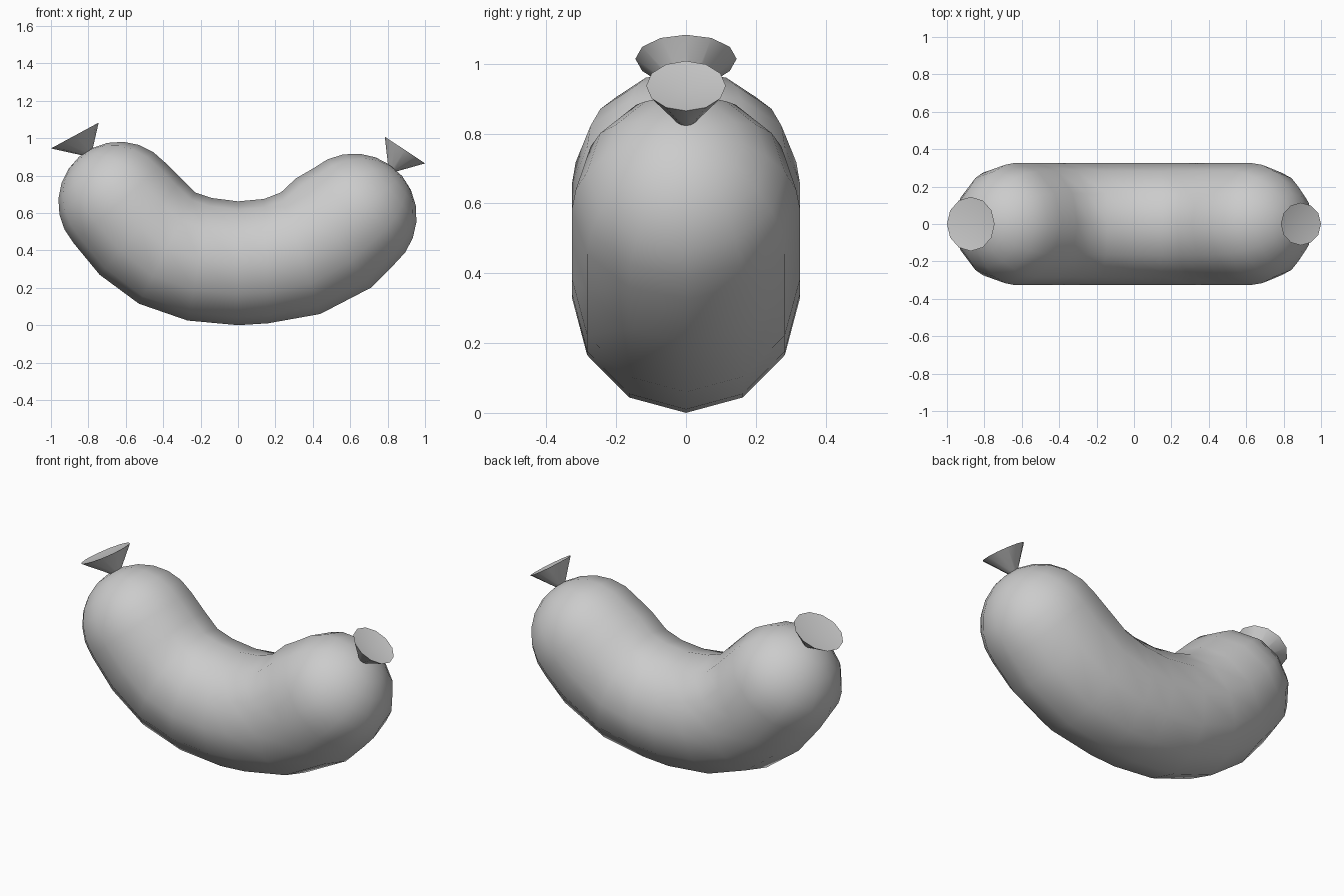
import bpy, bmesh
from math import sin, cos, pi, radians
from mathutils import Vector

if "Cube" in bpy.data.objects:
    bpy.data.objects.remove(bpy.data.objects["Cube"])

SIDES = 12
HALF_WIDTH = 0.327


def ring(bm, centre, across, ry):
    """Ring of vertices: 'across' is its in-plane radius vector, ry its y radius."""
    side = Vector((0, ry, 0))
    return [bm.verts.new(centre + across * cos(2 * pi * i / SIDES) + side * sin(2 * pi * i / SIDES))
            for i in range(SIDES)]


def bridge(bm, a, b):
    for i in range(SIDES):
        j = (i + 1) % SIDES
        bm.faces.new((a[i], a[j], b[j], b[i]))


def fan(bm, loop, tip):
    v = bm.verts.new(tip)
    for i in range(SIDES):
        bm.faces.new((loop[i], loop[(i + 1) % SIDES], v))


def finish(bm, name, angle):
    bmesh.ops.recalc_face_normals(bm, faces=bm.faces)
    me = bpy.data.meshes.new(name)
    bm.to_mesh(me)
    bm.free()
    ob = bpy.data.objects.new(name, me)
    bpy.context.collection.objects.link(ob)
    bpy.ops.object.select_all(action='DESELECT')
    bpy.context.view_layer.objects.active = ob
    ob.select_set(True)
    bpy.ops.object.shade_smooth_by_angle(angle=radians(angle))


# Curved body: inner and outer edge (x, z) of each section
sections = [((-.39, .87), (-.88, .44)), ((-.30, .78), (-.74, .27)),
            ((-.23, .71), (-.53, .115)), ((-.14, .68), (-.27, .025)),
            ((0, .662), (0, 0)), ((.14, .675), (.16, .01)),
            ((.23, .71), (.44, .06)), ((.31, .785), (.71, .20)),
            ((.405, .84), (.835, .325))]
bm = bmesh.new()
loops, frames = [], []
for (ix, iz), (ox, oz) in sections:
    inner, outer = Vector((ix, 0, iz)), Vector((ox, 0, oz))
    frames.append(((inner + outer) / 2, (outer - inner) / 2))
    loops.append(ring(bm, *frames[-1], HALF_WIDTH))
for a, b in zip(loops, loops[1:]):
    bridge(bm, a, b)

# Rounded ends
STEPS = 6
for loop, (centre, across), sign in ((loops[0], frames[0], -1), (loops[-1], frames[-1], 1)):
    out = Vector((-across.z, 0, across.x)) * sign
    for k in range(1, STEPS):
        t = k * pi / 2 / STEPS
        nxt = ring(bm, centre + out * sin(t), across * cos(t), HALF_WIDTH * cos(t))
        bridge(bm, loop, nxt)
        loop = nxt
    fan(bm, loop, centre + out)
finish(bm, "sausage_body", 60)


# Flared casing tips
def tip(name, rim_a, rim_b, ry, base, r):
    a, b = Vector((rim_a[0], 0, rim_a[1])), Vector((rim_b[0], 0, rim_b[1]))
    base = Vector((base[0], 0, base[1]))
    centre, across = (a + b) / 2, (b - a) / 2
    bm = bmesh.new()
    rim = ring(bm, centre, across, ry)
    neck = ring(bm, base, across.normalized() * r, r)
    bridge(bm, rim, neck)
    fan(bm, rim, centre.lerp(base, 0.15))
    fan(bm, neck, base + (base - centre) * 0.3)
    finish(bm, name, 40)


tip("left_tip", (-1.0, .945), (-.745, 1.083), .145, (-.805, .922), .03)
tip("right_tip", (.785, 1.008), (1.0, .865), .114, (.827, .84), .03)
